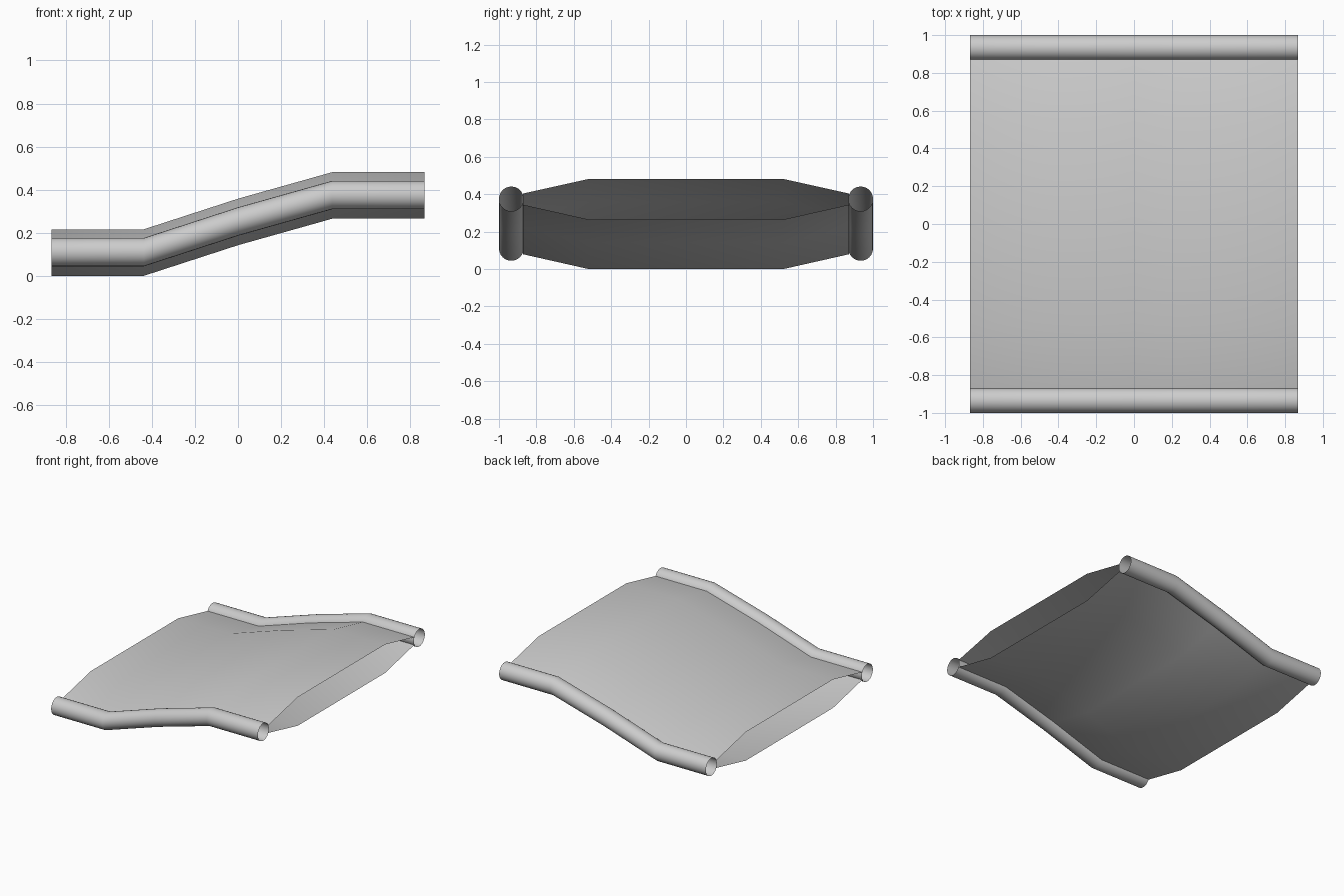
import bpy, bmesh, math

if "Cube" in bpy.data.objects:
    bpy.data.objects.remove(bpy.data.objects["Cube"])

# Path shared by all parts: (x, height offset)
PATH = [(-0.867, 0.0), (-0.437, 0.0), (0.0, 0.142), (0.437, 0.265), (0.867, 0.265)]


def sweep(name, profile, closed=False):
    """Sweep a (y, z) profile along PATH, keeping the sections upright."""
    bm = bmesh.new()
    rings = [[bm.verts.new((x, y, z + dz)) for y, z in profile] for x, dz in PATH]
    n = len(profile)
    for a, b in zip(rings, rings[1:]):
        for i in range(n if closed else n - 1):
            j = (i + 1) % n
            bm.faces.new((a[i], b[i], b[j], a[j]))
    mesh = bpy.data.meshes.new(name)
    bm.to_mesh(mesh)
    bm.free()
    obj = bpy.data.objects.new(name, mesh)
    bpy.context.collection.objects.link(obj)
    bpy.ops.object.select_all(action='DESELECT')
    obj.select_set(True)
    bpy.context.view_layer.objects.active = obj
    bpy.ops.object.shade_smooth_by_angle(angle=math.radians(40))
    return obj


# Upper and lower skins of the hollow panel
sweep("upper_panel", [(-0.872, 0.138), (-0.522, 0.216), (0, 0.216), (0.522, 0.216), (0.872, 0.138)])
sweep("lower_panel", [(0.872, 0.079), (0.522, 0.0), (0, 0.0), (-0.522, 0.0), (-0.872, 0.079)])

# Open tubular side rails
R, SEG = 0.066, 24
for side, label in ((-1, "front"), (1, "back")):
    ring = [(side * 0.934 - R * math.cos(math.tau * i / SEG),
             0.11 + R * math.sin(math.tau * i / SEG)) for i in range(SEG)]
    sweep(label + "_rail", ring, closed=True)
